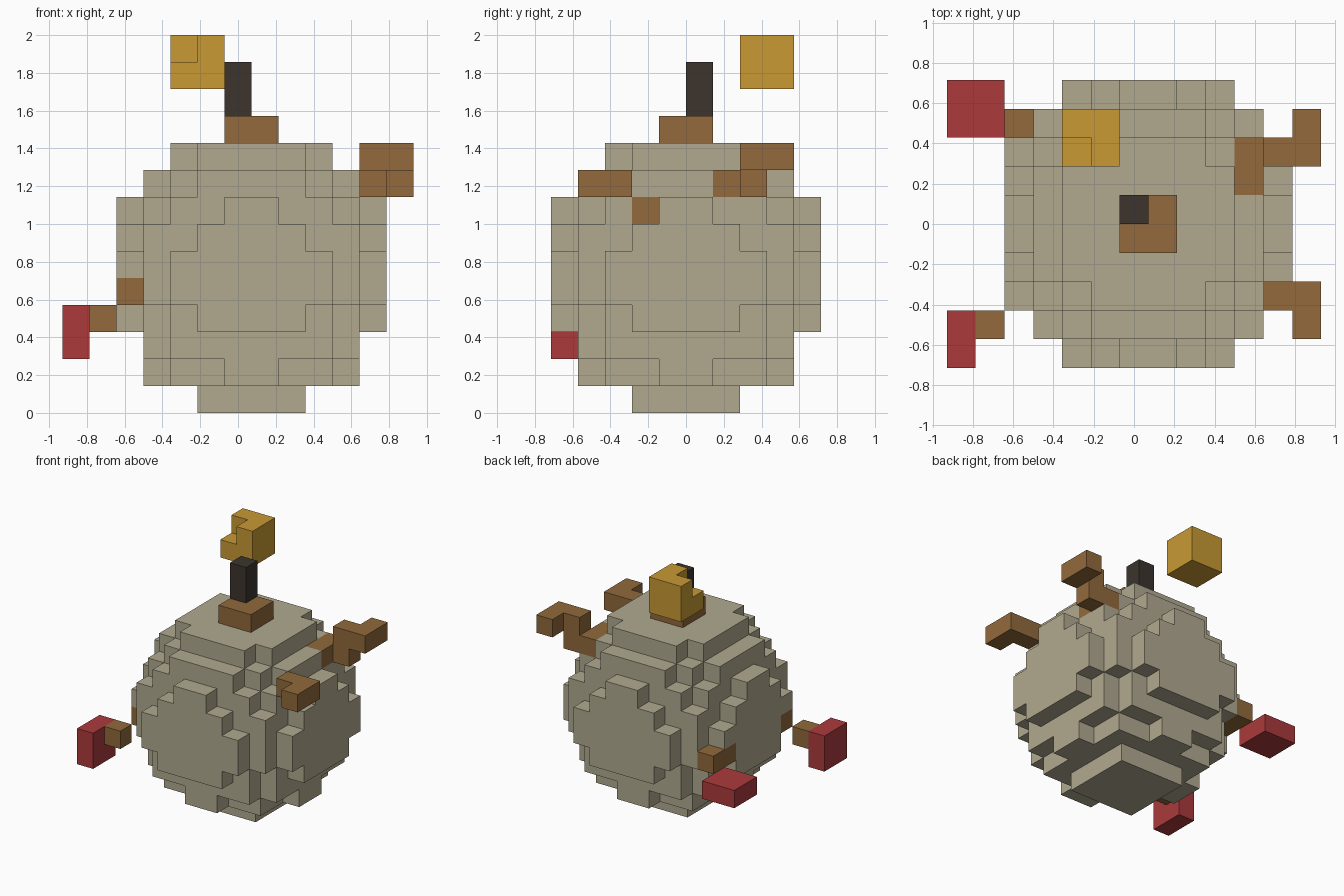
import bpy
import bmesh
from itertools import product
from mathutils import Vector

cube = bpy.data.objects.get("Cube")
if cube:
    bpy.data.objects.remove(cube, do_unlink=True)

UNIT = 1 / 7                       # edge of one block
ORIGIN = Vector((-6.5, -5, 0))     # grid corner, in blocks
SIDES = [Vector(s) for s in ((1, 0, 0), (-1, 0, 0), (0, 1, 0),
                             (0, -1, 0), (0, 0, 1), (0, 0, -1))]


def material(name, colour):
    mat = bpy.data.materials.new(name)
    mat.use_nodes = True
    mat.diffuse_color = (*colour, 1)
    shader = mat.node_tree.nodes["Principled BSDF"]
    shader.inputs["Base Color"].default_value = (*colour, 1)
    shader.inputs["Roughness"].default_value = 0.9
    return mat


stone = material("stone", (0.44, 0.40, 0.28))
wood = material("wood", (0.287, 0.144, 0.045))
red = material("red", (0.407, 0.042, 0.045))
gold = material("gold", (0.578, 0.323, 0.034))
charcoal = material("charcoal", (0.045, 0.034, 0.027))


def box(x, y, z, w=1, d=1, h=1):
    """Blocks filling a box from its lowest corner."""
    return set(product(range(x, x + w), range(y, y + d), range(z, z + h)))


def ball():
    """Blocks of the round body, ten across."""
    return {(x, y, z) for x, y, z in box(2, 0, 0, 10, 10, 10)
            if (x - 6.5) ** 2 + (y - 4.5) ** 2 + (z - 4.68) ** 2 < 27.2}


# Fittings, with the branches partly sunk into the body
parts = {
    "stem_base": (box(6, 4, 10, 2, 2), wood),
    "stem": (box(6, 5, 11, h=2), charcoal),
    "floating_spark": (box(4, 7, 12, 2, 2, 2) - box(4, 7, 13), gold),
    "front_left_branch": (box(10, 3, 7) | box(11, 2, 8) | box(12, 1, 8, d=2), wood),
    "back_left_branch": (box(10, 6, 8, d=2) | box(11, 7, 8)
                         | box(11, 7, 9, w=2) | box(12, 8, 9), wood),
    "front_right_branch": (box(2, 2, 4) | box(1, 1, 3), wood),
    "back_right_branch": (box(2, 7, 4, d=2), wood),
    "front_right_tip": (box(0, 0, 2, 1, 2, 2), red),
    "back_right_tip": (box(0, 8, 3, 2, 2, 1), red),
}
fitted = set().union(*(blocks for blocks, _ in parts.values()))
parts["body"] = (ball() - fitted, stone)
filled = fitted | parts["body"][0]


def build(name, blocks, mat):
    """Mesh the exposed sides of a set of blocks."""
    bm = bmesh.new()
    for block in sorted(blocks):
        centre = Vector(block) + Vector((0.5, 0.5, 0.5))
        for n in SIDES:
            if tuple(int(c) for c in Vector(block) + n) in filled:
                continue
            u = Vector((n.y, n.z, n.x))
            v = n.cross(u)
            corners = (-u - v, u - v, u + v, v - u)
            bm.faces.new([bm.verts.new((centre + (n + c) / 2 + ORIGIN) * UNIT)
                          for c in corners])
    bmesh.ops.remove_doubles(bm, verts=bm.verts[:], dist=UNIT / 100)
    mesh = bpy.data.meshes.new(name)
    bm.to_mesh(mesh)
    bm.free()
    mesh.materials.append(mat)
    bpy.context.collection.objects.link(bpy.data.objects.new(name, mesh))


for part, (cells, mat) in parts.items():
    build(part, cells, mat)
